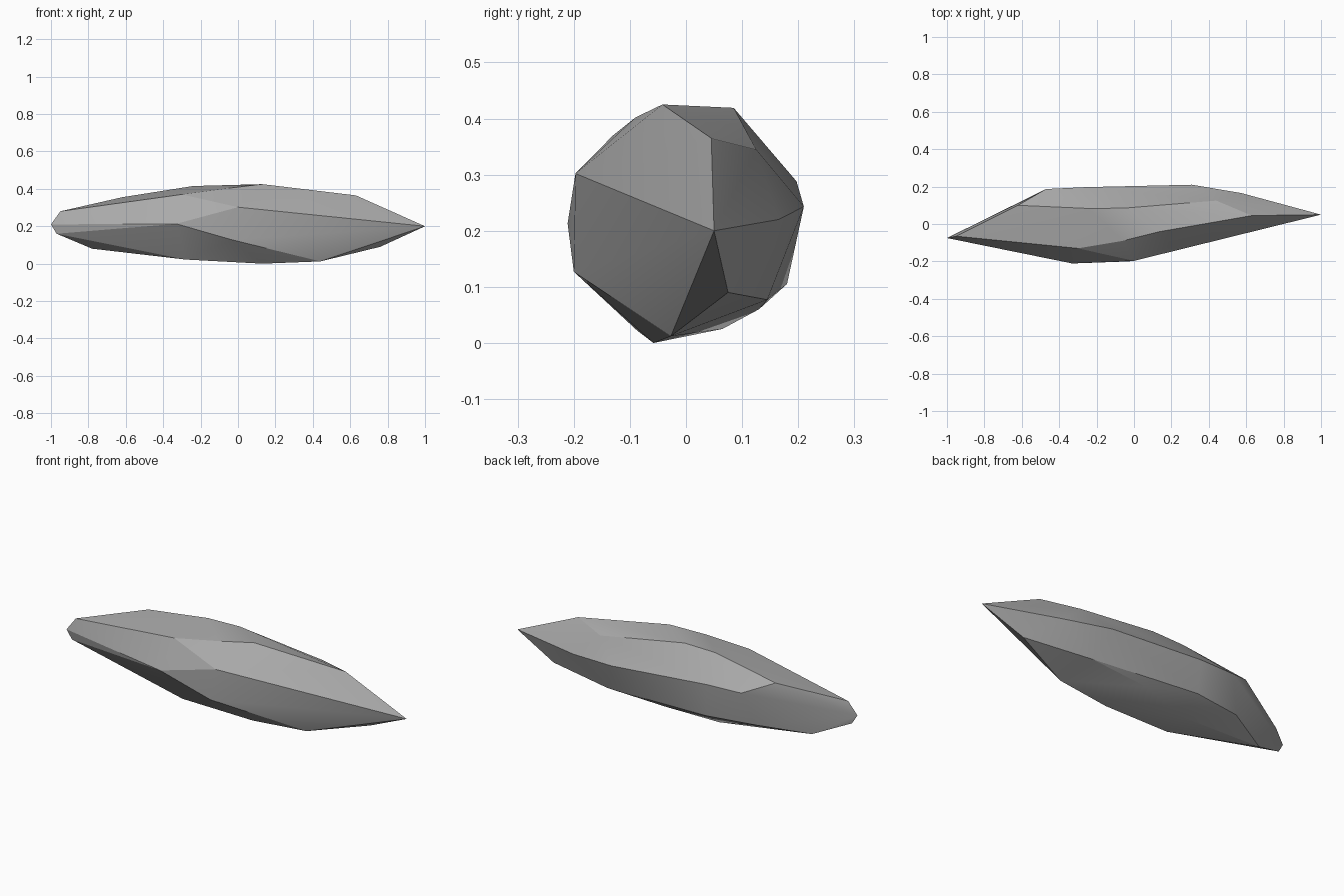
import bpy
import bmesh
import math
from mathutils import Vector

default_cube = bpy.data.objects.get("Cube")
if default_cube:
    bpy.data.objects.remove(default_cube, do_unlink=True)


def make_material(name, color):
    material = bpy.data.materials.new(name)
    material.use_nodes = True
    material.diffuse_color = color
    material.node_tree.nodes["Principled BSDF"].inputs["Base Color"].default_value = color
    return material


def make_faceted_stone(name, corner_groups, material):
    """Wrap the corner points in a convex skin and merge coplanar triangles."""
    bm = bmesh.new()
    for group in corner_groups:
        for corner in group:
            bm.verts.new(Vector(corner))
    result = bmesh.ops.convex_hull(bm, input=bm.verts[:])
    unused = [item for item in result["geom_interior"] + result["geom_unused"]
              if isinstance(item, bmesh.types.BMVert)]
    bmesh.ops.delete(bm, geom=list(set(unused)), context="VERTS")
    bmesh.ops.dissolve_limit(bm, angle_limit=math.radians(2),
                             verts=bm.verts[:], edges=bm.edges[:])
    bmesh.ops.recalc_face_normals(bm, faces=bm.faces[:])

    mesh = bpy.data.meshes.new(name)
    bm.to_mesh(mesh)
    bm.free()
    mesh.materials.append(material)
    stone = bpy.data.objects.new(name, mesh)
    bpy.context.collection.objects.link(stone)
    return stone


# Left point, with its bevelled upper and rear corners
left_point = [(1, .05, .2), (.81, .045, .28), (.63, .045, .365),
              (.76, .075, .09), (.815, .1, .21), (.575, .165, .22)]

# Right point, a narrow chisel edge with a keel corner below
right_point = [(-.95, -.065, .28), (-1, -.075, .21), (-.97, -.07, .16),
               (-.78, .01, .08)]

# Ridge corners around the upper face
top_ridge = [(.13, -.042, .425), (-.06, -.09, .402), (-.3, -.13, .37),
             (-.62, .1, .355), (-.24, .083, .415), (-.05, .085, .419),
             (.44, .125, .345)]

# Corners along the front side
front_side = [(0, -.197, .302), (-.33, -.211, .213), (-.03, -.2, .127)]

# Corners along the back side
back_side = [(.31, .21, .243), (-.26, .197, .288), (-.47, .187, .292),
             (.38, .145, .077), (-.25, .18, .105), (-.53, .135, .11)]

# Corners of the underside
underside = [(.44, -.027, .012), (.13, -.058, 0), (-.28, -.087, .022),
             (.035, .13, .06), (-.25, .065, .025)]

stone_grey = make_material("stone grey", (.4, .4, .4, 1))
shard = make_faceted_stone(
    "stone_shard",
    [left_point, right_point, top_ridge, front_side, back_side, underside],
    stone_grey)

# Crisp facets, with the shallowest creases softened
bpy.ops.object.select_all(action="DESELECT")
shard.select_set(True)
bpy.context.view_layer.objects.active = shard
bpy.ops.object.shade_smooth_by_angle(angle=math.radians(20))
